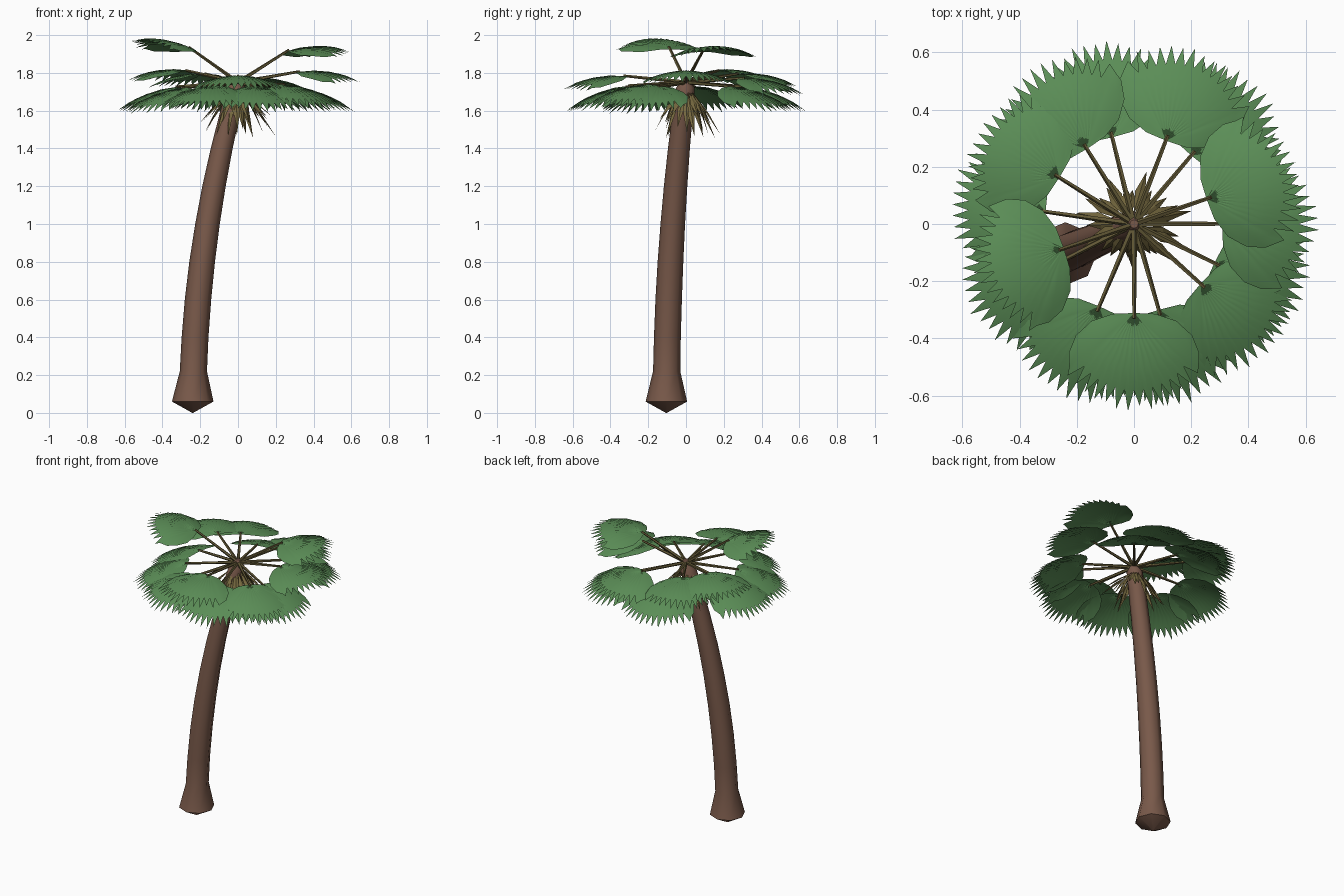
import bpy, math, random
from mathutils import Vector

if "Cube" in bpy.data.objects:
    bpy.data.objects.remove(bpy.data.objects["Cube"])

random.seed(4)


def material(name, rgb):
    m = bpy.data.materials.new(name)
    m.diffuse_color = (*rgb, 1)
    m.use_nodes = True
    m.node_tree.nodes["Principled BSDF"].inputs["Base Color"].default_value = m.diffuse_color
    return m


BARK = material("bark_brown", (0.19, 0.10, 0.068))
GREEN = material("leaf_green", (0.105, 0.27, 0.095))
STALK = material("stalk_olive", (0.125, 0.10, 0.037))
DRY = material("dry_leaf_olive", (0.18, 0.14, 0.05))


def add_object(name, verts, faces, mat, smooth=None):
    me = bpy.data.meshes.new(name)
    me.from_pydata([tuple(v) for v in verts], [], faces)
    me.materials.append(mat)
    ob = bpy.data.objects.new(name, me)
    bpy.context.collection.objects.link(ob)
    if smooth:
        bpy.ops.object.select_all(action='DESELECT')
        ob.select_set(True)
        bpy.context.view_layer.objects.active = ob
        bpy.ops.object.shade_smooth_by_angle(angle=math.radians(smooth))
    return ob


def tube(rings, n):
    """Skin rings given as (centre, radius, side axis, up axis)."""
    verts, faces = [], []
    for c, r, u, v in rings:
        for k in range(n):
            a = 2 * math.pi * k / n
            verts.append(c + r * (math.cos(a) * u + math.sin(a) * v))
    for i in range(len(rings) - 1):
        for k in range(n):
            j = (k + 1) % n
            faces.append((i*n + k, i*n + j, i*n + n + j, i*n + n + k))
    faces += [tuple(reversed(range(n))), tuple(range(len(verts) - n, len(verts)))]
    return verts, faces


# Curved trunk with a flared foot and pointed underside
X, Y = Vector((1, 0, 0)), Vector((0, 1, 0))
profile = [(0, .002), (.06, .11), (.22, .072), (.4, .071), (.6, .07), (.8, .068), (1, .065),
           (1.2, .062), (1.4, .058), (1.6, .054), (1.72, .05), (1.77, .015)]
rings = []
for z, r in profile:
    k = 1 - min(1, z / 1.75) ** 2
    rings.append((Vector((-.24 * k, -.104 * k, z)), r, X, Y))
add_object("trunk", *tube(rings, 8), BARK, 50)


# Fan outline: plain rounded sides, then pointed teeth
def fan_outline():
    half = [(88, .08), (80, .16), (70, .23), (60, .28)]
    teeth = 14
    pts = [(-a, r) for a, r in half]
    for i in range(2 * teeth + 1):
        a = -52 + 104 * i / (2 * teeth)
        tip = .34 * (1 - .04 * (a / 52) ** 2)
        pts.append((a, tip * random.uniform(.96, 1.02) if i % 2 else tip * .8))
    pts[len(half)] = (-52, .305)
    pts[-1] = (52, .305)
    return pts + [(a, r) for a, r in reversed(half)]


PIVOT = Vector((0, 0, 1.75))
STEM = .313
STEPS = (.35, .65, .85, 1)


def frame(heading, pitch):
    """Forward and side axes for a heading and pitch in degrees."""
    h, p = math.radians(heading), math.radians(pitch)
    side = Vector((-math.sin(h), math.cos(h), 0))
    fwd = Vector((math.cos(h) * math.cos(p), math.sin(h) * math.cos(p), math.sin(p)))
    return fwd, side


# Fronds: heading, stalk pitch, blade pitch in degrees
FRONDS = [(0, 10, 10), (19, 31, 19), (50, -4, -4), (69, 4, 4), (104, -4, -4), (122, 8, 8),
          (148, 11, 11), (172, -4, -4), (199, 34, 26), (207, -5, -5), (247, -3, -3),
          (270, 6, 7), (286, -4, -4), (318, -2, -2), (334, -4, -4)]
for number, (heading, pitch, blade_pitch) in enumerate(FRONDS, 1):
    fwd, side = frame(heading, pitch)
    up = fwd.cross(side)
    end = PIVOT + STEM * fwd

    # Stalk
    rings = [(PIVOT, .011, side, up), (end + .02 * fwd, .007, side, up)]
    add_object(f"stalk_{number}", *tube(rings, 5), STALK)

    # Pleated, drooping blade
    fwd, side = frame(heading, blade_pitch)
    stretch = 1.05 if blade_pitch > 15 else 1
    verts, faces = [end], []
    outline = fan_outline()
    for i, (a, r) in enumerate(outline):
        a = math.radians(a)
        for s in STEPS:
            d = r * s
            v = end + d * (stretch * math.cos(a) * fwd + .94 * math.sin(a) * side)
            v.z -= .92 * d * d + (.004 * s if i % 2 else 0)
            verts.append(v)
    n = len(STEPS)
    for i in range(len(outline) - 1):
        a, b = 1 + i * n, 1 + (i + 1) * n
        faces.append((0, a, b))
        faces += [(a + k, a + k + 1, b + k + 1, b + k) for k in range(n - 1)]
    add_object(f"blade_{number}", verts, faces, GREEN, 50)

# Skirt of dry hanging leaves under the crown
verts, faces = [], []
COUNT = 28
for i in range(COUNT):
    h = 2 * math.pi * (i + random.uniform(-.3, .3)) / COUNT
    out = Vector((math.cos(h), math.sin(h), 0))
    side = Vector((-out.y, out.x, 0))
    start = out * .035 + Vector((-.01, 0, 1.7))
    tip = out * random.uniform(.1, .21) + Vector((0, 0, random.uniform(1.45, 1.58)))
    mid = start.lerp(tip, .5) + out * .012
    b = len(verts)
    verts += [start, mid - side * .018 - out * .008, tip, mid + side * .018 - out * .008, mid]
    faces += [(b, b + 1, b + 4), (b + 1, b + 2, b + 4), (b + 2, b + 3, b + 4), (b + 3, b, b + 4)]
add_object("dry_leaf_skirt", verts, faces, DRY)
